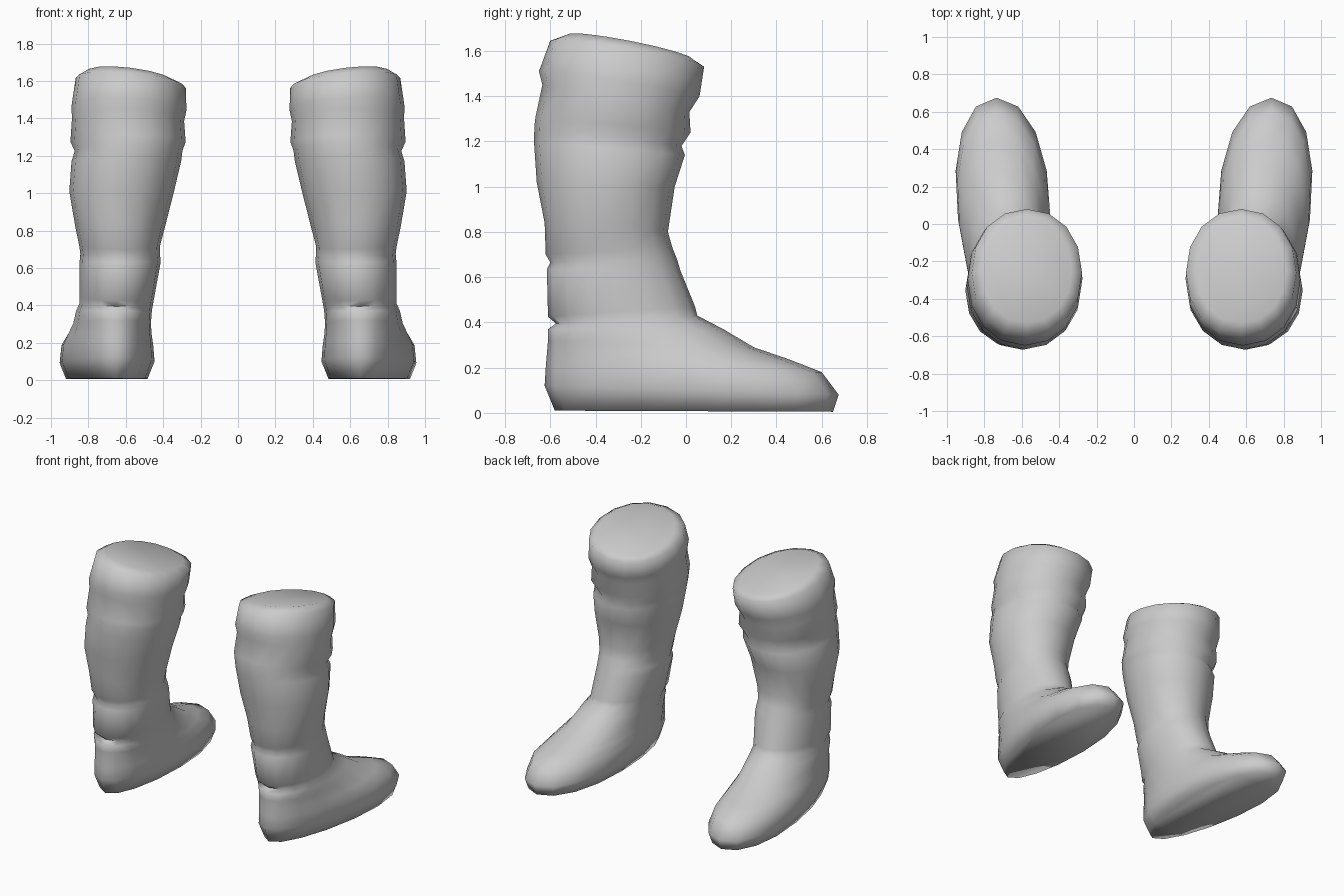
import bpy, bmesh, math

if "Cube" in bpy.data.objects:
    bpy.data.objects.remove(bpy.data.objects["Cube"])

SIDES = 16
ROUNDNESS = 2.1

leather = bpy.data.materials.new("grey leather")
leather.diffuse_color = (0.6, 0.6, 0.6, 1)
leather.use_nodes = True
leather.node_tree.nodes["Principled BSDF"].inputs["Base Color"].default_value = leather.diffuse_color

# Foot sections: z back, z front, y back, y front, heel half width, toe half width
FOOT = [
    (0.01, 0.005, -0.58, 0.65, 0.17, 0.25),
    (0.12, 0.08, -0.625, 0.675, 0.21, 0.285),
    (0.20, 0.18, -0.62, 0.60, 0.21, 0.27),
    (0.26, 0.235, -0.615, 0.46, 0.205, 0.24),
    (0.32, 0.29, -0.61, 0.30, 0.20, 0.215),
    (0.37, 0.37, -0.61, 0.165, 0.20, 0.205),
]

# Shaft sections: z back, z front, y back, y front, x centre, half width
SHAFT = [
    # ankle creases
    (0.395, 0.43, -0.575, 0.05, 0.65, 0.197),
    (0.425, 0.47, -0.61, 0.04, 0.647, 0.20),
    (0.635, 0.63, -0.615, -0.025, 0.63, 0.217),
    (0.665, 0.68, -0.60, -0.04, 0.63, 0.213),
    (0.70, 0.73, -0.62, -0.06, 0.633, 0.215),
    # calf
    (0.84, 0.80, -0.625, -0.08, 0.63, 0.24),
    (1.02, 1.00, -0.66, -0.05, 0.622, 0.28),
    (1.20, 1.14, -0.672, -0.005, 0.597, 0.293),
    (1.27, 1.18, -0.67, -0.02, 0.585, 0.288),
    # folded cuff and rim
    (1.31, 1.24, -0.665, 0.02, 0.588, 0.308),
    (1.45, 1.33, -0.635, 0.015, 0.588, 0.30),
    (1.51, 1.40, -0.65, 0.06, 0.583, 0.307),
    (1.645, 1.53, -0.60, 0.08, 0.573, 0.295),
    (1.67, 1.56, -0.53, 0.035, 0.573, 0.24),
]


def ring(bm, zb, zf, y0, y1, heel_x, toe_x, heel_w, toe_w):
    """Rounded, sloping section that can bend and widen towards the toe."""
    tilt = max(0, zb - 1.4) * 0.11      # rim dips on the inner side
    verts = []
    for i in range(SIDES):
        a = 2 * math.pi * i / SIDES
        side, along = (math.copysign(abs(f) ** (2 / ROUNDNESS), f)
                       for f in (math.cos(a), math.sin(a)))
        t = (along + 1) / 2
        x = heel_x + (toe_x - heel_x) * t + side * (heel_w + (toe_w - heel_w) * t)
        z = zb + (zf - zb) * t + tilt * side
        verts.append(bm.verts.new((x, y0 + (y1 - y0) * t, z)))
    return verts


def boot(name, sign):
    bm = bmesh.new()
    rings = []
    for zb, zf, y0, y1, heel_w, toe_w in FOOT:
        toe_x = 0.65 + 0.085 * min(1, y1 / 0.58)    # toes turn outwards
        rings.append(ring(bm, zb, zf, y0, y1, 0.652, toe_x, heel_w, toe_w))
    for zb, zf, y0, y1, x, w in SHAFT:
        rings.append(ring(bm, zb, zf, y0, y1, x, x, w, w))
    for low, high in zip(rings, rings[1:]):
        for i in range(SIDES):
            j = (i + 1) % SIDES
            bm.faces.new((low[i], low[j], high[j], high[i]))
    # sole and closed top
    bm.faces.new(rings[0][::-1])
    bm.faces.new(rings[-1])
    for v in bm.verts:
        v.co.x *= sign
    bmesh.ops.recalc_face_normals(bm, faces=bm.faces)
    mesh = bpy.data.meshes.new(name)
    bm.to_mesh(mesh)
    bm.free()
    mesh.materials.append(leather)
    obj = bpy.data.objects.new(name, mesh)
    bpy.context.collection.objects.link(obj)
    # soft shading
    bpy.ops.object.select_all(action='DESELECT')
    obj.select_set(True)
    bpy.context.view_layer.objects.active = obj
    bpy.ops.object.shade_smooth_by_angle(angle=math.radians(80))


boot("right_boot", 1)
boot("left_boot", -1)
